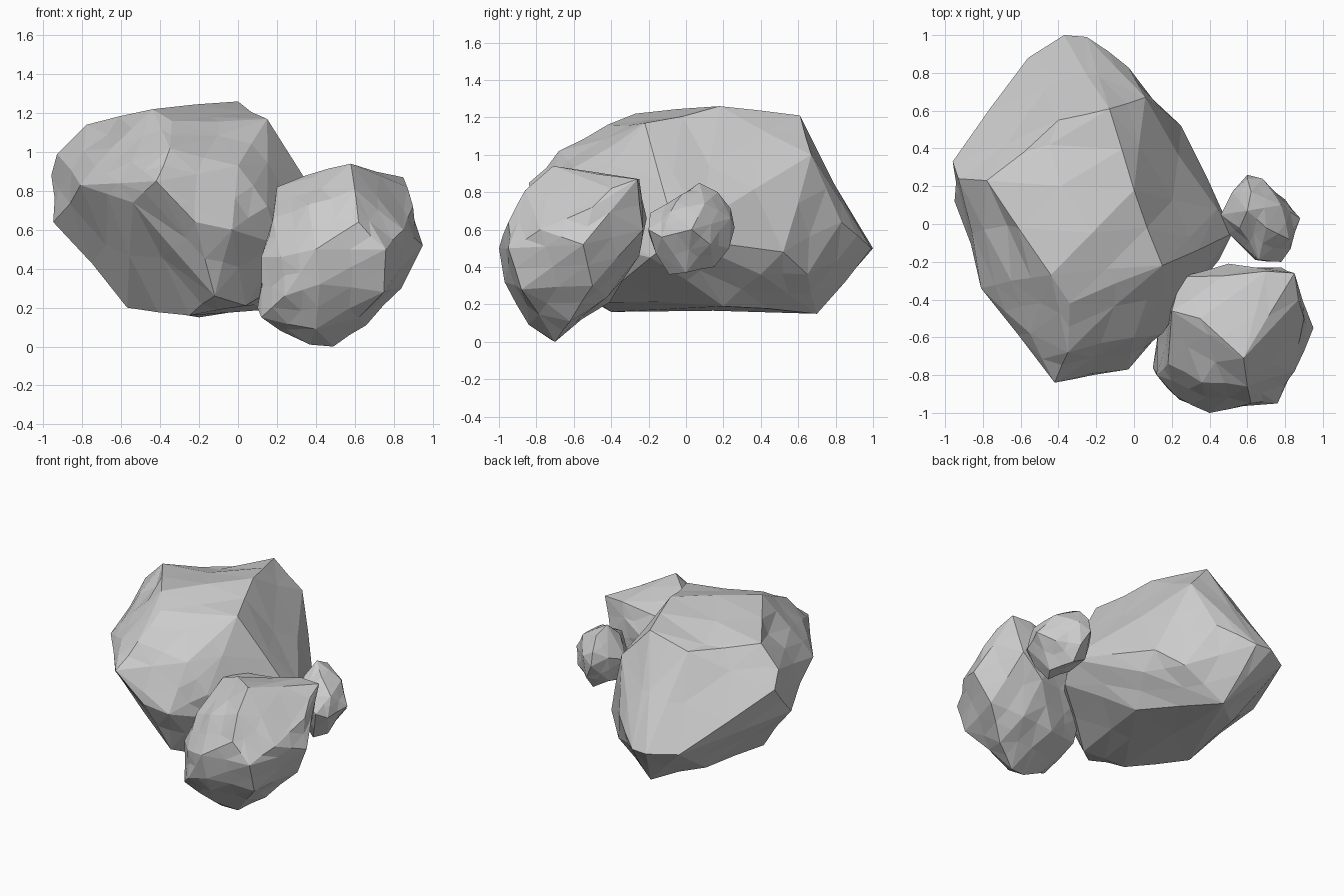
import bpy, bmesh, random
from mathutils import Vector


def rock(name, corners, chip, seed, dents=()):
    """Chiselled boulder: hull of key corners, with chipped low-poly facets."""
    rng = random.Random(seed)
    bm = bmesh.new()
    for c in corners:
        bm.verts.new(c)
    res = bmesh.ops.convex_hull(bm, input=bm.verts[:])
    junk = {e for e in res["geom_interior"] + res["geom_unused"]
            if isinstance(e, bmesh.types.BMVert)}
    bmesh.ops.delete(bm, geom=[v for v in junk if v.is_valid], context='VERTS')

    # break long edges so the large faces get irregular chips
    middle = sum((v.co for v in bm.verts), Vector()) / len(bm.verts)
    key = lambda v: tuple(round(x, 4) for x in v.co)
    old = {key(v) for v in bm.verts}
    longest = [e for e in bm.edges if e.calc_length() > chip * 12]
    bmesh.ops.subdivide_edges(bm, edges=longest, cuts=1)
    bmesh.ops.triangulate(bm, faces=bm.faces[:])
    new = [v for v in bm.verts if key(v) not in old]
    for v in new:
        v.co += (v.co - middle).normalized() * rng.uniform(-chip, chip * 0.4)
    # hollows: pull the nearest chip inwards
    for d in dents:
        v = min(new, key=lambda v: (v.co - Vector(d)).length)
        v.co = v.co.lerp(Vector(d), 0.8)
    bmesh.ops.recalc_face_normals(bm, faces=bm.faces[:])

    mesh = bpy.data.meshes.new(name)
    bm.to_mesh(mesh)
    bm.free()
    obj = bpy.data.objects.new(name, mesh)
    bpy.context.collection.objects.link(obj)
    return obj


# Large boulder: top, waist, then underside
rock("large_rock", [
    (-.78, .23, 1.14), (-.40, .55, 1.10), (-.13, .61, 1.21), (0, .18, 1.26),
    (.15, -.22, 1.17), (-.44, -.27, 1.22), (-.34, -.42, 1.16), (.06, .67, 1.0),
    (-.65, -.30, 1.02), (-.35, -.68, 1.02), (-.55, -.58, .95), (0, -.60, .93),
    (-.96, .33, .88), (-.95, .12, .64), (-.81, -.34, .83), (-.54, -.66, .74),
    (-.42, -.84, .85), (-.22, -.80, .64), (-.03, -.77, .60), (.15, -.58, .72),
    (.45, -.19, .45), (.52, -.05, .56), (.44, .08, .64), (.30, .37, .60),
    (.25, .52, .48), (-.03, .83, .64), (-.25, .99, .50), (-.37, 1.0, .50),
    (-.56, .88, .50), (-.65, .72, .56), (-.12, -.62, .26), (.25, .40, .36),
    (-.57, -.10, .20), (-.25, -.40, .16), (.04, -.48, .21), (.15, .20, .19),
    (-.20, .70, .15), (-.48, .45, .22), (.10, .65, .36), (-.93, .24, .99),
], 0.02, 4, [(-.66, .0, 1.09), (-.45, .42, 1.10)])

# Medium boulder at the front right
rock("medium_rock", [
    (.58, -.71, .94), (.35, -.50, .88), (.70, -.25, .87), (.85, -.26, .87),
    (.25, -.28, .80), (.20, -.46, .82), (.87, -.40, .82), (.60, -.86, .81),
    (.50, -.21, .66), (.78, -.23, .60), (.90, -.50, .72), (.95, -.55, .52),
    (.85, -.78, .60), (.76, -.95, .50), (.62, -.95, .64), (.40, -1.0, .50),
    (.22, -.91, .46), (.17, -.62, .60), (.22, -.30, .48), (.60, -.25, .46),
    (.84, -.50, .30), (.75, -.88, .28), (.42, -.97, .32), (.24, -.93, .26),
    (.10, -.76, .20), (.12, -.80, .46), (.12, -.80, .15), (.22, -.72, .08),
    (.37, -.72, .01), (.49, -.70, 0), (.40, -.84, .09), (.66, -.62, .11),
    (.13, -.48, .24), (.38, -.41, .21), (.62, -.42, .24), (.36, -.84, .73),
    (.18, -.74, .66), (.16, -.38, .38),
], 0.016, 9, [(.42, -.72, .81)])

# Small stone tucked behind on the right
rock("small_rock", [
    (.60, .07, .85), (.62, .17, .80), (.70, -.02, .79), (.56, -.02, .76),
    (.60, .24, .71), (.68, .24, .66), (.78, .10, .74), (.82, -.08, .70),
    (.66, -.19, .69), (.88, .03, .60), (.83, -.13, .56), (.78, -.20, .60),
    (.60, .26, .61), (.80, .13, .52), (.52, .17, .66), (.46, .05, .62),
    (.50, -.05, .58), (.64, -.19, .56), (.66, .23, .50), (.54, .13, .47),
    (.66, .15, .40), (.74, 0, .37), (.68, -.09, .36), (.57, 0, .42),
    (.74, -.16, .47),
], 0.012, 2)
